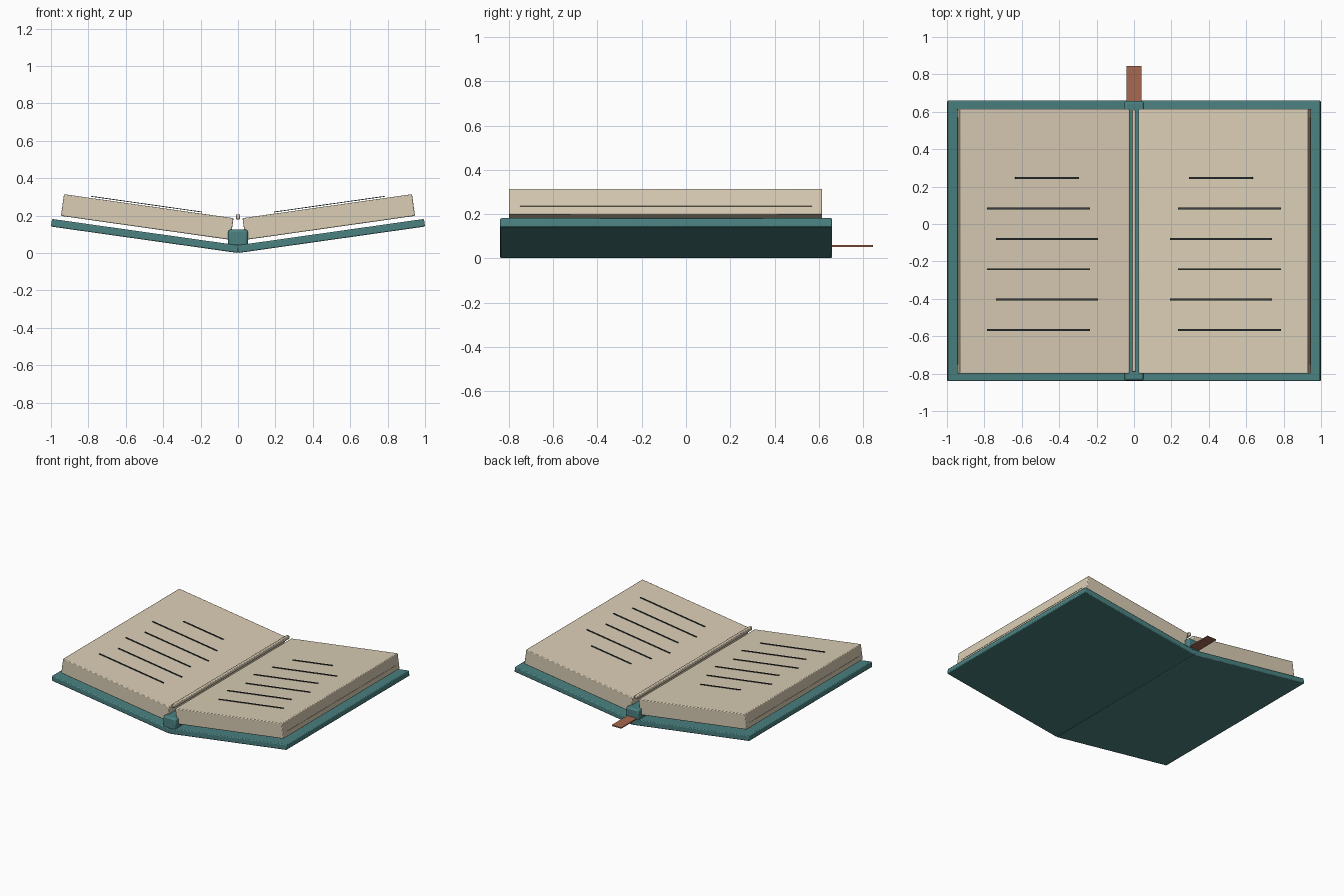
import bpy, math
from mathutils import Matrix

if "Cube" in bpy.data.objects:
    bpy.data.objects.remove(bpy.data.objects["Cube"])

TILT = math.radians(8.05)


def material(name, rgb):
    m = bpy.data.materials.new(name)
    m.diffuse_color = (*rgb, 1)
    m.use_nodes = True
    m.node_tree.nodes["Principled BSDF"].inputs["Base Color"].default_value = m.diffuse_color
    return m


TEAL = material("teal_cloth", (0.07, 0.22, 0.22))
PAPER = material("paper", (0.70, 0.61, 0.46))
INK = material("ink", (0.04, 0.05, 0.05))
EDGE = material("page_edge", (0.45, 0.37, 0.27))
RIBBON = material("ribbon", (0.38, 0.14, 0.08))


def box(name, x, y, z, mat, bevel=0, side=0):
    """Box from (min, max) ranges; side +1/-1 tilts it into the right/left half."""
    if side < 0:
        x = (-x[1], -x[0])
    bpy.ops.mesh.primitive_cube_add(size=1)
    ob = bpy.context.object
    ob.name = name
    ranges = (x, y, z)
    size = [b - a for a, b in ranges]
    mid = [(a + b) / 2 for a, b in ranges]
    ob.data.transform(Matrix.Translation(mid) @ Matrix.Diagonal((*size, 1)))
    ob.rotation_euler.y = -side * TILT
    ob.data.materials.append(mat)
    if bevel:
        mod = ob.modifiers.new("soft_edges", 'BEVEL')
        mod.width = bevel
        mod.segments = 2
        bpy.ops.object.shade_smooth_by_angle(angle=math.radians(35))
    return ob


# text rows: y position and span across the page
rows = [(0.245, 0.295, 0.635)]
for i in range(5):
    inner, outer = ((0.235, 0.785), (0.193, 0.737))[i % 2]
    rows.append((0.082 - 0.162 * i, inner, outer))

for side, label in ((1, "right"), (-1, "left")):
    # cover board and page block
    box(label + "_cover", (0, 1.01), (-0.84, 0.66), (0, 0.041), TEAL, 0.006, side)
    box(label + "_pages", (0.05, 0.965), (-0.80, 0.615), (0.064, 0.181), PAPER, 0.005, side)
    # thin line along the fore edge
    box(label + "_page_edge_line", (0.962, 0.967), (-0.75, 0.57),
        (0.101, 0.104), EDGE, 0, side)
    # printed lines hovering just above the page
    for n, (y, a, b) in enumerate(rows):
        k = 1 / math.cos(TILT)
        shift = 0.19 * math.tan(TILT)
        box(f"{label}_text_line_{n + 1}", (a * k + shift, b * k + shift),
            (y - 0.005, y + 0.005), (0.188, 0.192), INK, 0, side)

# spine, gutter strip and ribbon bookmark
box("spine", (-0.053, 0.053), (-0.837, 0.657), (0.035, 0.125), TEAL, 0.012)
box("gutter_strip", (-0.012, 0.012), (-0.79, 0.61), (0.18, 0.206), PAPER, 0.005)
box("ribbon_bookmark", (-0.04, 0.04), (0.45, 0.845), (0.052, 0.06), RIBBON)
